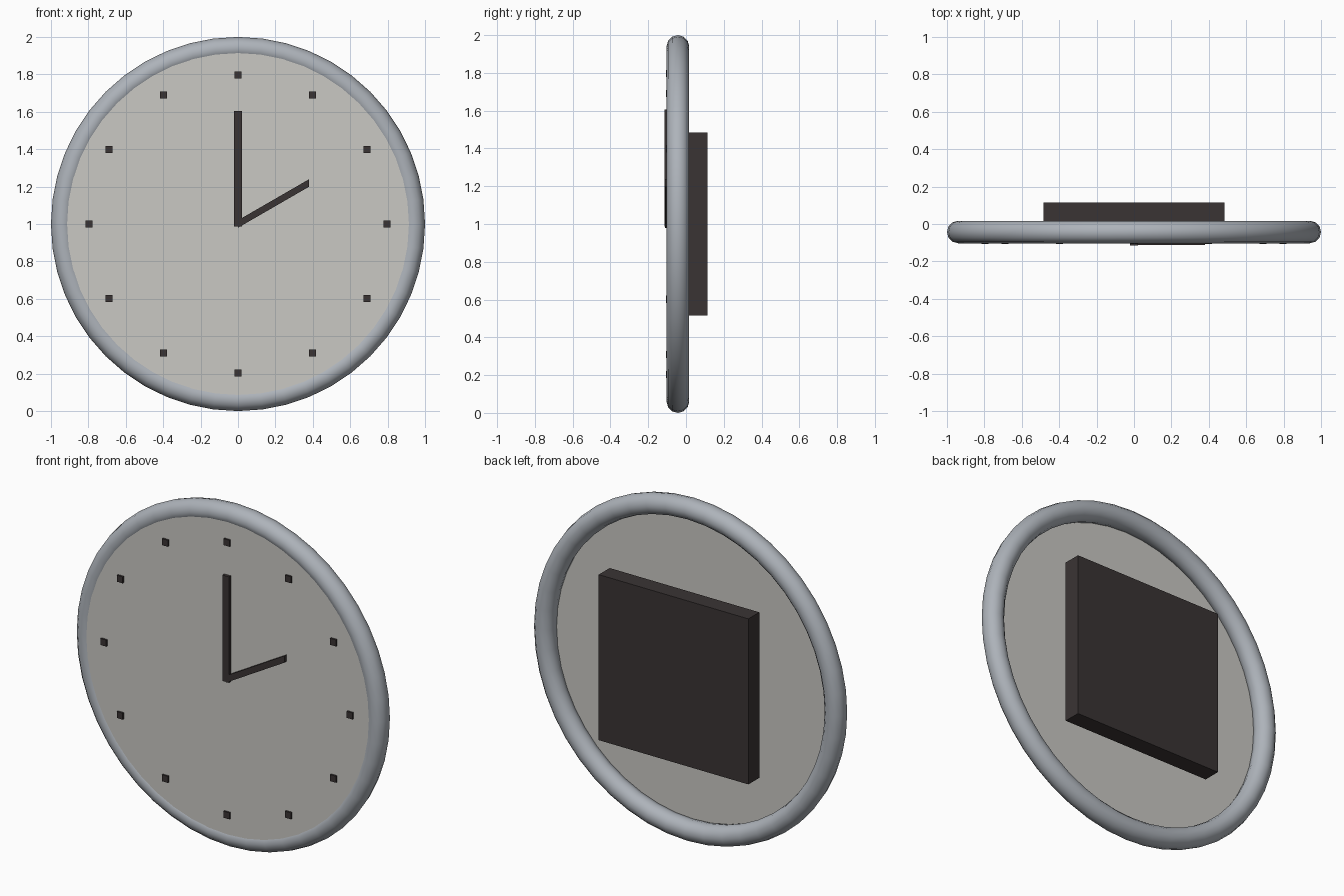
import bpy, math

if "Cube" in bpy.data.objects:
    bpy.data.objects.remove(bpy.data.objects["Cube"])


def material(name, rgb):
    m = bpy.data.materials.new(name)
    m.diffuse_color = (*rgb, 1.0)
    m.use_nodes = True
    m.node_tree.nodes["Principled BSDF"].inputs["Base Color"].default_value = m.diffuse_color
    return m


steel = material("blue grey rim", (0.42, 0.45, 0.49))
cream = material("pale grey dial", (0.59, 0.58, 0.55))
dark = material("dark brown", (0.042, 0.034, 0.034))

CZ = 1.0          # height of the clock centre
FACE_Y = -0.096   # front of the dial


def finish(name, mat):
    ob = bpy.context.object
    ob.name = name
    ob.data.name = name
    ob.data.materials.append(mat)
    return ob


def prism(name, outline, y0, y1, mat):
    """Extrude an (x, z) outline, listed anticlockwise from the front, from y0 back to y1."""
    n = len(outline)
    verts = [(x, y, z) for y in (y0, y1) for x, z in outline]
    faces = [tuple(range(n)), tuple(range(2 * n - 1, n - 1, -1))]
    faces += [(i, i + n, (i + 1) % n + n, (i + 1) % n) for i in range(n)]
    me = bpy.data.meshes.new(name)
    me.from_pydata(verts, [], faces)
    me.materials.append(mat)
    ob = bpy.data.objects.new(name, me)
    bpy.context.collection.objects.link(ob)
    return ob


def rect(x0, x1, z0, z1):
    return [(x0, z0), (x1, z0), (x1, z1), (x0, z1)]


# Round rim
bpy.ops.mesh.primitive_torus_add(major_radius=0.94, minor_radius=0.06,
                                 major_segments=48, minor_segments=12,
                                 location=(0, -0.043, CZ),
                                 rotation=(math.pi / 2, 0, 0))
finish("rim", steel)
bpy.ops.object.shade_smooth()

# Dial set close to the front of the rim
bpy.ops.mesh.primitive_cylinder_add(vertices=48, radius=0.93, depth=0.02,
                                    location=(0, FACE_Y + 0.01, CZ),
                                    rotation=(math.pi / 2, 0, 0))
finish("dial", cream)

# Twelve upright square hour marks
for i in range(12):
    a = math.radians(30 * i)
    x, z, h = 0.797 * math.sin(a), CZ + 0.797 * math.cos(a), 0.019
    prism(f"hour_mark_{i + 1}", rect(x - h, x + h, z - h, z + h),
          -0.107, FACE_Y + 0.01, dark)

# Minute hand, and slanted hour hand with upright ends
prism("minute_hand", rect(-0.021, 0.021, CZ - 0.014, CZ + 0.605),
      -0.114, FACE_Y + 0.01, dark)
rise = 0.38 * math.tan(math.radians(30))
prism("hour_hand", [(0, CZ - 0.02), (0.38, CZ + rise - 0.02),
                    (0.38, CZ + rise + 0.02), (0, CZ + 0.02)],
      -0.112, FACE_Y + 0.01, dark)

# Square movement box behind the dial
prism("movement_box", rect(-0.484, 0.484, CZ - 0.484, CZ + 0.484),
      0.014, 0.115, dark)
